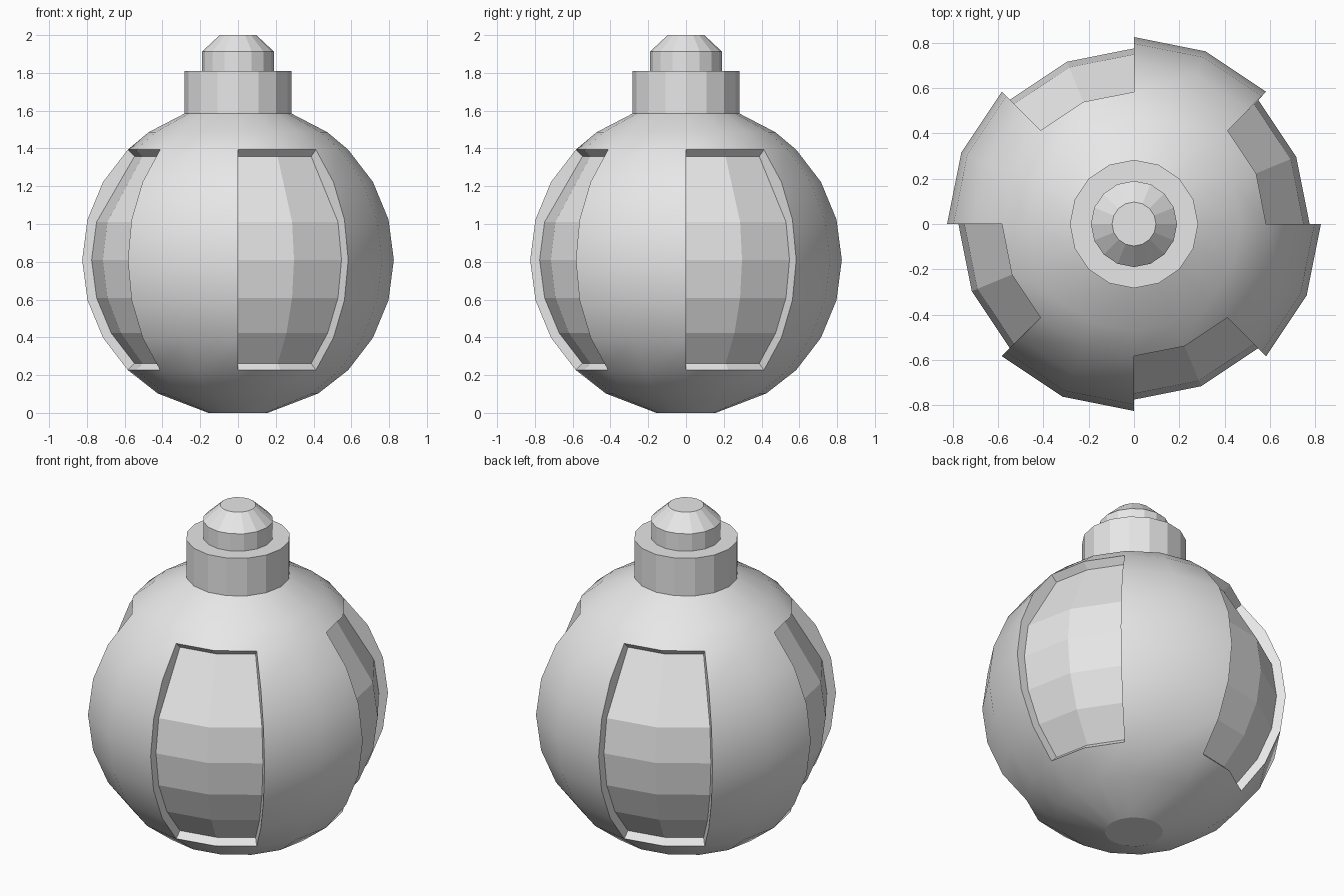
import bpy, bmesh
from math import sin, cos, pi, radians
from mathutils import Vector

cube = bpy.data.objects.get("Cube")
if cube:
    bpy.data.objects.remove(cube, do_unlink=True)

SIDES = 16
RADIUS, PANEL_RADIUS = 0.825, 0.775
CENTRE = Vector((0, 0, 0.81))

grey = bpy.data.materials.new("plain grey")
grey.use_nodes = True
colour = (0.8, 0.8, 0.8, 1)
grey.diffuse_color = colour
grey.node_tree.nodes["Principled BSDF"].inputs["Base Color"].default_value = colour


def lathe(bm, profile):
    """Revolve (radius, z) points, cap both ends, return rings and bands of faces."""
    rings = [[bm.verts.new((r * cos(2 * pi * i / SIDES), r * sin(2 * pi * i / SIDES), z))
              for i in range(SIDES)] for r, z in profile]
    bands = [[bm.faces.new((a[i], a[(i + 1) % SIDES], b[(i + 1) % SIDES], b[i]))
              for i in range(SIDES)] for a, b in zip(rings, rings[1:])]
    bm.faces.new(rings[0][::-1])
    bm.faces.new(rings[-1])
    return rings, bands


def finish(bm, name):
    mesh = bpy.data.meshes.new(name)
    bm.to_mesh(mesh)
    bm.free()
    mesh.materials.append(grey)
    obj = bpy.data.objects.new(name, mesh)
    bpy.context.collection.objects.link(obj)
    return obj


# Round body with four sunken panels, each two segments wide
bm = bmesh.new()
latitudes = (-79, -59, -45, -30, -15, 0, 15, 30, 45, 55, 70)
profile = [(RADIUS * cos(radians(a)), CENTRE.z + RADIUS * sin(radians(a))) for a in latitudes]
rings, bands = lathe(bm, profile)
for band in bands:
    for face in band:
        face.smooth = True

low, high = latitudes.index(-45), latitudes.index(45)
for start in range(0, SIDES, 4):
    faces = [band[start + k] for band in bands[low:high] for k in range(2)]
    result = bmesh.ops.extrude_face_region(bm, geom=faces)["geom"]
    for item in result:
        if isinstance(item, bmesh.types.BMVert):
            item.co = CENTRE + (item.co - CENTRE) * (PANEL_RADIUS / RADIUS)
            # Flatten the upper two rows of the panel into one long facet
            if abs(item.co.z - CENTRE.z - PANEL_RADIUS * sin(radians(30))) < 0.01:
                out = Vector((item.co.x, item.co.y, 0)).normalized()
                ends = [PANEL_RADIUS * (out * cos(radians(a)) + Vector((0, 0, sin(radians(a)))))
                        for a in (15, 45)]
                item.co = CENTRE + (ends[0] + ends[1]) / 2
        if isinstance(item, bmesh.types.BMFace):
            item.smooth = False
            for edge in item.edges:
                for side in edge.link_faces:
                    if side not in faces:
                        side.smooth = False
    bmesh.ops.delete(bm, geom=faces, context="FACES")
bmesh.ops.recalc_face_normals(bm, faces=bm.faces)
finish(bm, "round_body")

# Neck collar and bevelled cap
for name, profile in (
    ("neck_collar", [(0.283, 1.55), (0.283, 1.81)]),
    ("top_cap", [(0.19, 1.80), (0.19, 1.913), (0.097, 2.0)]),
):
    bm = bmesh.new()
    lathe(bm, profile)
    finish(bm, name)
